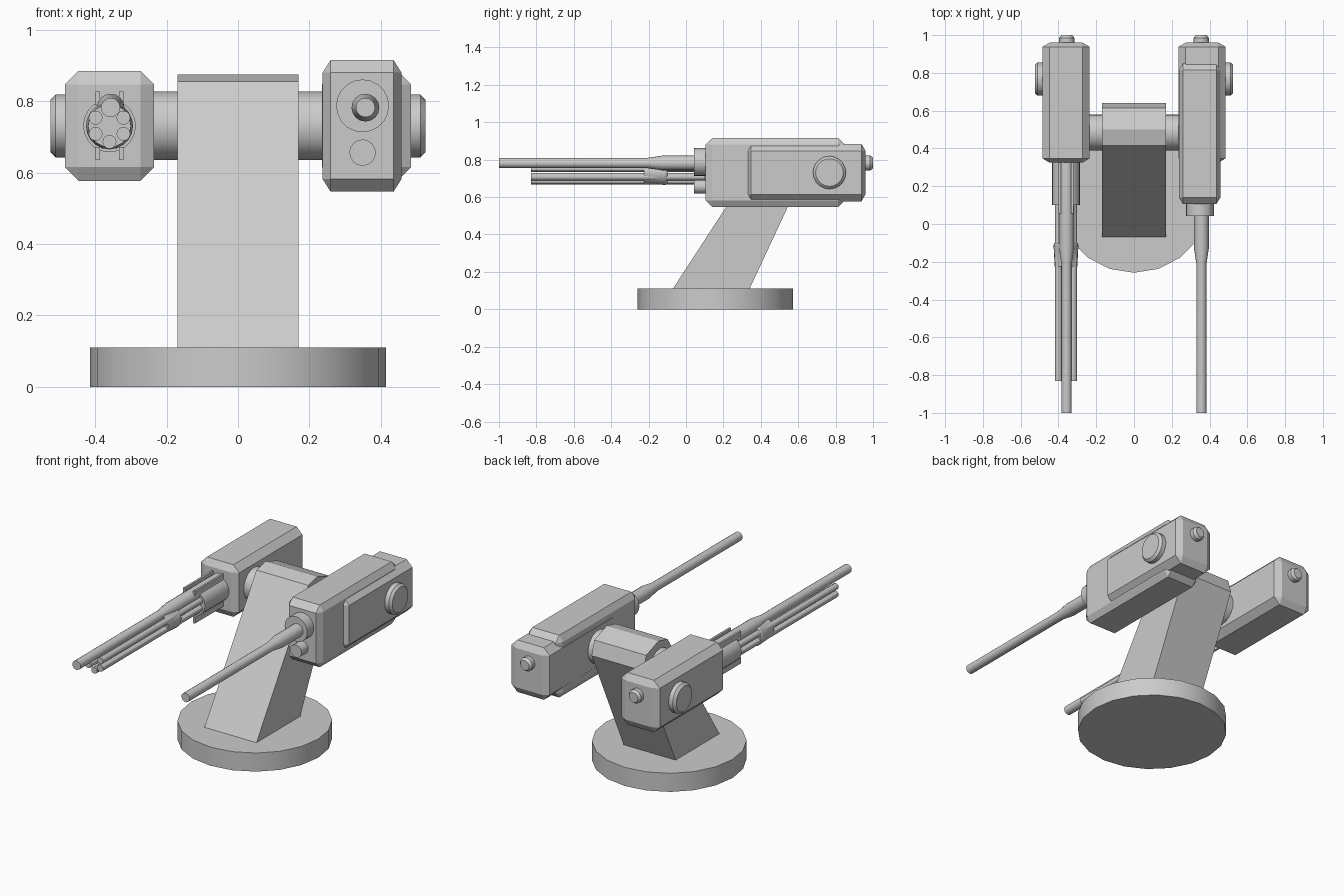
import bpy, bmesh, math
from mathutils import Vector

if "Cube" in bpy.data.objects:
    bpy.data.objects.remove(bpy.data.objects["Cube"])


def finish(name, bm, smooth=False):
    bmesh.ops.recalc_face_normals(bm, faces=bm.faces[:])
    mesh = bpy.data.meshes.new(name)
    bm.to_mesh(mesh)
    bm.free()
    ob = bpy.data.objects.new(name, mesh)
    bpy.context.collection.objects.link(ob)
    if smooth:
        bpy.ops.object.select_all(action='DESELECT')
        ob.select_set(True)
        bpy.context.view_layer.objects.active = ob
        bpy.ops.object.shade_smooth_by_angle(angle=math.radians(30))
    return ob


def lathe(name, axis, center, profile, sides=20):
    """Capped solid of revolution; profile = (position along axis, radius)."""
    bm = bmesh.new()
    rings = []
    for t, r in profile:
        ring = []
        for i in range(sides):
            a = 2 * math.pi * i / sides
            p = Vector(center)
            p[axis] = t
            p[(axis + 1) % 3] += r * math.cos(a)
            p[(axis + 2) % 3] += r * math.sin(a)
            ring.append(bm.verts.new(p))
        rings.append(ring)
    for a, b in zip(rings, rings[1:]):
        for i in range(sides):
            j = (i + 1) % sides
            bm.faces.new((a[i], a[j], b[j], b[i]))
    bm.faces.new(rings[0])
    bm.faces.new(rings[-1])
    return finish(name, bm, True)


def chamfer_box(name, lo, hi, cut):
    """Box with all edges chamfered by a separate amount per axis."""
    bm = bmesh.new()
    for face_axis in range(3):
        for n in range(8):
            p = []
            for k in range(3):
                inset = 0 if k == face_axis else cut[k]
                p.append(hi[k] - inset if n >> k & 1 else lo[k] + inset)
            bm.verts.new(p)
    bmesh.ops.convex_hull(bm, input=bm.verts[:])
    bmesh.ops.dissolve_limit(bm, angle_limit=0.01, verts=bm.verts[:], edges=bm.edges[:])
    return finish(name, bm)


def box(name, lo, hi):
    bm = bmesh.new()
    bmesh.ops.create_cube(bm, size=1)
    for v in bm.verts:
        v.co = [(l + h) / 2 + c * (h - l) for l, h, c in zip(lo, hi, v.co)]
    return finish(name, bm)


# Base disc
lathe("base", 2, (0, 0.157, 0), [(0, 0.415), (0.11, 0.415)])

# Leaning pillar, side profile extruded across x
profile = [(-0.07, 0.11), (0.34, 0.11), (0.64, 0.752), (0.615, 0.835), (0.50, 0.875), (0.415, 0.855)]
bm = bmesh.new()
face = bm.faces.new([bm.verts.new((-0.17, y, z)) for y, z in profile])
ext = bmesh.ops.extrude_face_region(bm, geom=[face])
for v in [g for g in ext["geom"] if isinstance(g, bmesh.types.BMVert)]:
    v.co.x = 0.17
# put back the start cap if the extrusion removed it
if len(bm.faces) < len(profile) + 2:
    bmesh.ops.holes_fill(bm, edges=[e for e in bm.edges if e.is_boundary])
finish("pillar", bm)

# Axle
lathe("axle", 0, (0, 0.485, 0.731), [(-0.26, 0.096), (0.26, 0.096)])

# Parts shared by both guns
for s, side in ((-1, "left"), (1, "right")):
    xs = sorted((s * 0.235, s * 0.485))
    chamfer_box(side + "_housing", (xs[0], 0.325, 0.577), (xs[1], 0.96, 0.885), (0.038, 0.022, 0.038))
    lathe(side + "_side_cap", 0, (0, 0.767, 0.731),
          [(s * 0.47, 0.088), (s * 0.511, 0.088), (s * 0.525, 0.074)])
    lathe(side + "_rear_cap", 1, (s * 0.356, 0, 0.782),
          [(0.94, 0.04), (0.985, 0.04), (1.0, 0.029)], 16)
    lathe(side + "_main_barrel", 1, (s * 0.357, 0, 0.782),
          [(-1.0, 0.027), (-0.21, 0.027), (-0.13, 0.039), (0.33, 0.039)], 16)

# Right gun: tall receiver, barrel collar and lower port
chamfer_box("right_receiver", (0.237, 0.105, 0.547), (0.458, 0.85, 0.915), (0.022, 0.036, 0.035))
lathe("barrel_collar", 1, (0.349, 0, 0.787), [(0.043, 0.074), (0.15, 0.074)])
lathe("lower_port", 1, (0.349, 0, 0.656), [(0.043, 0.037), (0.15, 0.037)], 16)

# Left gun: rotary barrel cluster with hub, band and rails
cx, cz = -0.36, 0.731
lathe("rotary_hub", 1, (cx, 0, cz), [(0.10, 0.074), (0.34, 0.074)])
lathe("barrel_band", 1, (cx, 0, cz), [(-0.225, 0.060), (-0.11, 0.066), (-0.10, 0.06)])
for k in range(6):
    a = math.radians(90 + 60 * k)
    lathe("rotary_barrel_%d" % k, 1, (cx + 0.045 * math.cos(a), 0, cz + 0.045 * math.sin(a)),
          [(-0.83, 0.0195), (0.15, 0.0195)], 12)
for dx in (-0.033, 0.033):
    for lo, hi in ((0.635, 0.672), (0.79, 0.827)):
        box("hub_rail", (cx + dx - 0.006, 0.055, lo), (cx + dx + 0.006, 0.34, hi))
